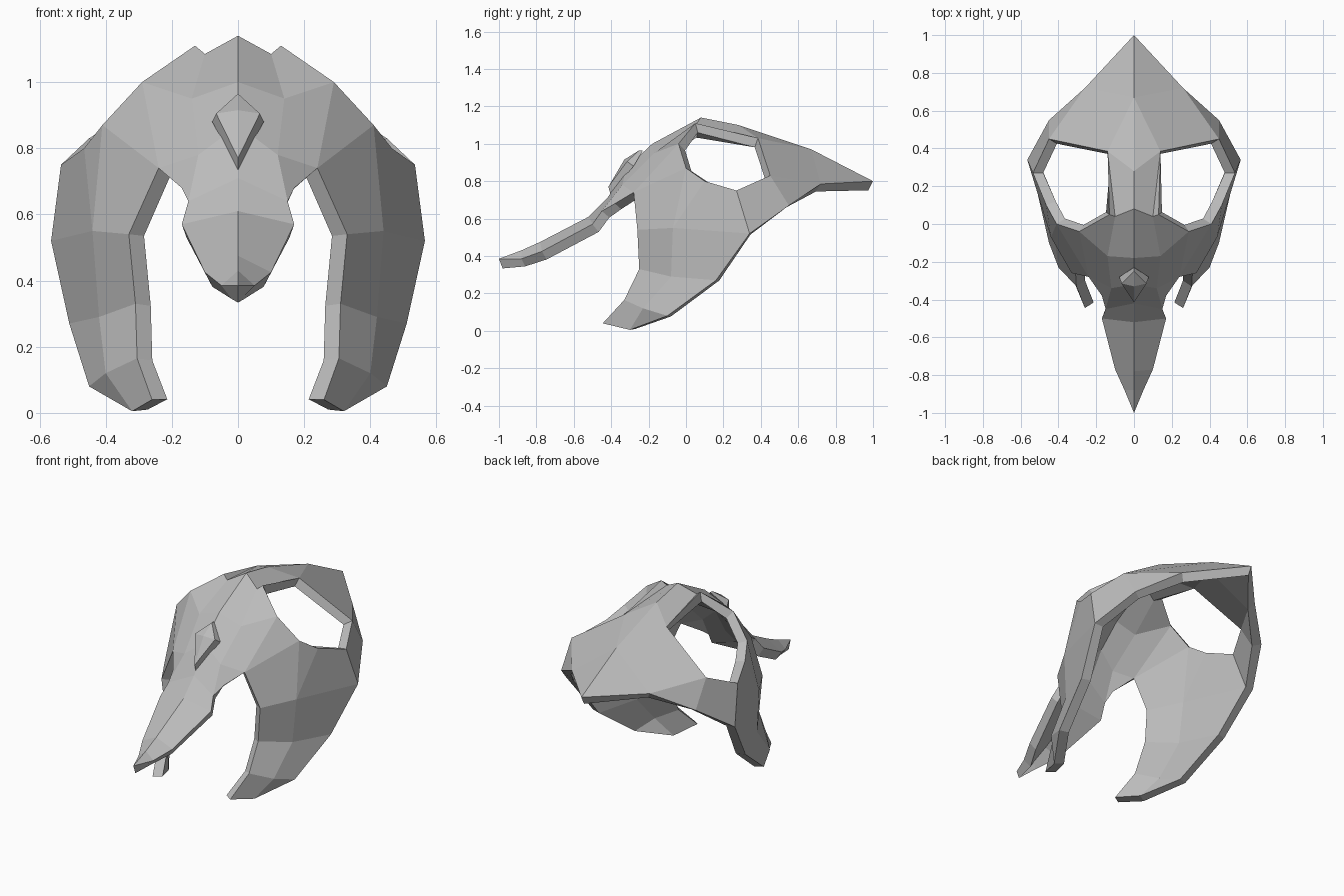
import bpy, bmesh
from mathutils import Vector

cube = bpy.data.objects.get("Cube")
if cube:
    bpy.data.objects.remove(cube)

grey = bpy.data.materials.new("plain grey")
grey.use_nodes = True
grey.diffuse_color = (0.5, 0.5, 0.5, 1)
grey.node_tree.nodes["Principled BSDF"].inputs["Base Color"].default_value = (0.5, 0.5, 0.5, 1)


def loft(a, b):
    """Faces between two guide lines with the same number of points."""
    return [(a[i], a[i + 1], b[i + 1], b[i]) for i in range(len(a) - 1)]


def build(name, faces, thickness=0):
    """Make the left half from faces of points, mirror it and thicken it inward."""
    bm = bmesh.new()
    for face in faces:
        points = list(dict.fromkeys(face))
        bm.faces.new([bm.verts.new(p) for p in points])
    bmesh.ops.remove_doubles(bm, verts=bm.verts, dist=0.0005)
    bmesh.ops.recalc_face_normals(bm, faces=bm.faces)
    bm.normal_update()
    top = max(bm.faces, key=lambda f: f.calc_center_median().z)
    if top.normal.z < 0:
        bmesh.ops.reverse_faces(bm, faces=bm.faces)
    mesh = bpy.data.meshes.new(name)
    bm.to_mesh(mesh)
    bm.free()
    mesh.materials.append(grey)
    obj = bpy.data.objects.new(name, mesh)
    bpy.context.collection.objects.link(obj)
    mirror = obj.modifiers.new("mirror", 'MIRROR')
    mirror.use_clip = True
    if thickness:
        solid = obj.modifiers.new("thickness", 'SOLIDIFY')
        solid.thickness = thickness
        solid.offset = -1
        solid.use_even_offset = False
    return obj


# Centre ridge: beak, forehead, crown
beak_ridge = [(0, -1, .385), (0, -.88, .43), (0, -.78, .475), (0, -.52, .61), (0, -.42, .71)]
brow_ridge = [beak_ridge[-1], (0, -.32, .87), (0, -.18, 1), (0, .08, 1.14)]
crown, nape, back_tip = (0, .28, 1.1), (0, .67, .97), (0, 1, .8)

# Beak edge and brow lines
beak_edge = [beak_ridge[0], (.05, -.88, .385), (.1, -.77, .425), (.17, -.5, .57), (.15, -.45, .64)]
brow_mid = [beak_edge[-1], (.12, -.34, .78), (.14, -.17, .95), (.1, .04, 1.085)]
arch = (.24, -.28, .74)

# Eye opening corners, from the inner front corner around the outside
eye_in, eye_front = (.13, .05, 1.11), (.29, -.04, 1)
eye_low, eye_side = (.41, 0, .87), (.465, .1, .8)
eye_out, eye_back, eye_top = (.535, .27, .75), (.45, .45, .83), (.14, .385, 1.03)
brow_outer = [(.17, -.38, .68), arch, eye_front, eye_in]

# Cheek guard lines
tip = (.32, -.3, .005)
cheek_front = [arch, (.33, -.26, .54), (.31, -.25, .33), (.305, -.33, .165), (.26, -.445, .04)]
cheek_mid = [eye_low, (.44, -.07, .55), (.42, -.08, .29), (.4, -.23, .12), tip]
cheek_back = [eye_out, (.565, .34, .52), (.51, .16, .27), (.45, -.1, .08), tip]
rim_side, rim_back = (.45, .55, .67), (.26, .72, .785)

shell = loft(beak_ridge, beak_edge) + loft(brow_ridge, brow_mid) + loft(brow_mid, brow_outer)
shell += loft(cheek_front, cheek_mid) + loft(cheek_mid[1:], cheek_back[1:])
# Around the eye
shell += [(arch, eye_low, eye_front), (eye_low, eye_side, cheek_mid[1]),
          (eye_side, eye_out, cheek_back[1], cheek_mid[1]),
          (eye_out, eye_back, rim_side, cheek_back[1]),
          (brow_mid[-1], eye_top, eye_in), (brow_ridge[-1], crown, eye_top, brow_mid[-1])]
# Back of the head
shell += [(crown, nape, eye_top), (nape, rim_back, eye_back, eye_top),
          (nape, back_tip, rim_back), (eye_back, rim_back, rim_side)]
build("mask_shell", shell, 0.055)

# Forehead gem: raised half diamond with a faceted front
outline = [Vector(p) for p in ((0, -.23, .965), (.078, -.28, .88), (0, -.405, .735))]
push = Vector((0, -.035, .025))
raised = [p * 1 + push for p in outline]
raised[0] = Vector((0, -.25, .965))
raised[1].x = .066
raised[2] = Vector((0, -.415, .77))
apex = (0, -.33, .915)
outline, raised = [[tuple(p) for p in line] for line in (outline, raised)]
build("forehead_gem", loft(outline, raised) + [(raised[0], raised[1], apex), (raised[1], raised[2], apex)])
